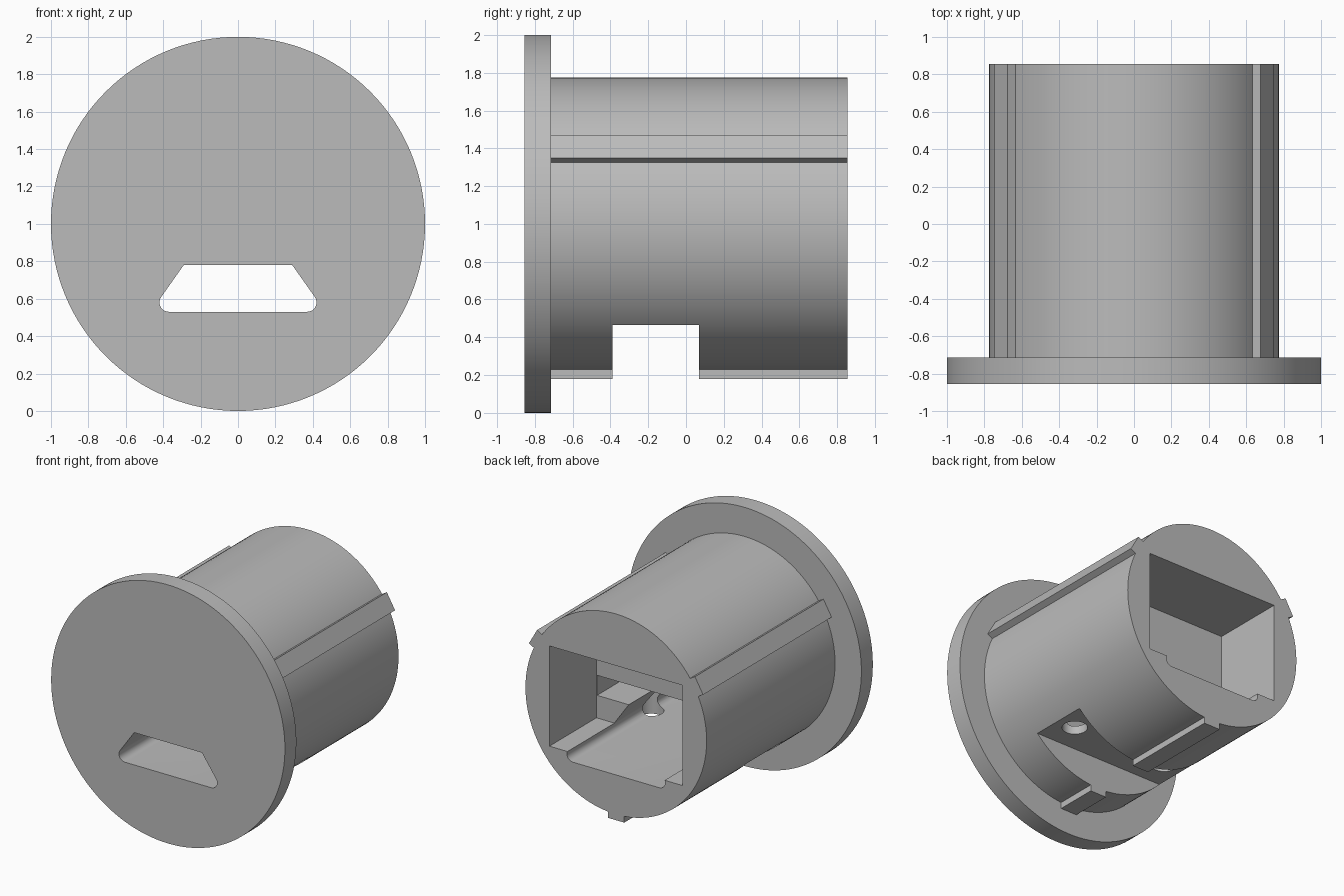
import bpy, bmesh, math
from math import sin, cos, radians

if "Cube" in bpy.data.objects:
    bpy.data.objects.remove(bpy.data.objects["Cube"])

FRONT, SHOULDER, BACK = -0.855, -0.715, 0.855
AXIS_Z = 1.0

grey = bpy.data.materials.new("plain grey")
grey.use_nodes = True
grey.diffuse_color = (0.5, 0.5, 0.5, 1)
grey.node_tree.nodes["Principled BSDF"].inputs["Base Color"].default_value = (0.5, 0.5, 0.5, 1)


def prism(name, profile, y0, y1):
    """Extrude an x-z outline along y."""
    bm = bmesh.new()
    face = bm.faces.new([bm.verts.new((x, y0, z)) for x, z in profile])
    new = bmesh.ops.extrude_face_region(bm, geom=[face])["geom"]
    moved = [v for v in new if isinstance(v, bmesh.types.BMVert)]
    bmesh.ops.translate(bm, verts=moved, vec=(0, y1 - y0, 0))
    bmesh.ops.recalc_face_normals(bm, faces=bm.faces)
    mesh = bpy.data.meshes.new(name)
    bm.to_mesh(mesh)
    bm.free()
    mesh.materials.append(grey)
    obj = bpy.data.objects.new(name, mesh)
    bpy.context.collection.objects.link(obj)
    return obj


def circle(radius, n=128):
    return [(radius * cos(math.tau * i / n), AXIS_Z + radius * sin(math.tau * i / n))
            for i in range(n)]


def rect(half_x, z0, z1):
    return [(-half_x, z0), (half_x, z0), (half_x, z1), (-half_x, z1)]


def combine(target, tool, operation):
    mod = target.modifiers.new(operation, "BOOLEAN")
    mod.operation = operation
    mod.solver = "EXACT"
    mod.object = tool
    bpy.ops.object.select_all(action="DESELECT")
    bpy.context.view_layer.objects.active = target
    target.select_set(True)
    bpy.ops.object.modifier_apply(modifier=mod.name)
    bpy.data.objects.remove(tool)


# Round plug body with its wide front flange
plug = prism("plug_housing", circle(0.775), SHOULDER - 0.05, BACK)
combine(plug, prism("flange", circle(1.0), FRONT, SHOULDER), "UNION")

# Three keying ribs, evenly spaced around the body
for angle in (30, 150, 270):
    c, s = cos(radians(angle)), sin(radians(angle))
    outline = [(r * c - t * s, AXIS_Z + r * s + t * c)
               for r, t in ((0.72, -0.07), (0.82, -0.07), (0.82, 0.07), (0.72, 0.07))]
    combine(plug, prism("rib", outline, SHOULDER - 0.05, BACK), "UNION")

# Rear pocket, and the flat slot ahead of it
combine(plug, prism("rear_pocket", rect(0.57, 0.6, 1.375), 0.28, 1.0), "DIFFERENCE")
combine(plug, prism("inner_slot", rect(0.565, 0.775, 0.93), -0.6, 0.4), "DIFFERENCE")

# Connector channel with rounded lower corners, right through the plug
corner = [(0.37 + 0.05 * cos(radians(a)), 0.58 + 0.05 * sin(radians(a)))
          for a in range(-90, 37, 14)]
half = corner + [(0.29, 0.78)]
channel = half + [(-x, z) for x, z in reversed(half)]
combine(plug, prism("channel", channel, -1.0, 1.0), "DIFFERENCE")

# Notch across the underside
combine(plug, prism("notch", rect(1.1, -0.1, 0.465), -0.39, 0.07), "DIFFERENCE")

# Two vertical screw holes from the notch up into the slot
for side in (-1, 1):
    bpy.ops.mesh.primitive_cylinder_add(vertices=48, radius=0.09, depth=0.45,
                                        location=(side * 0.41, -0.16, 0.625))
    combine(plug, bpy.context.object, "DIFFERENCE")

# Smooth round walls, crisp edges
bpy.ops.object.select_all(action="DESELECT")
plug.select_set(True)
bpy.context.view_layer.objects.active = plug
bpy.ops.object.shade_smooth_by_angle(angle=radians(25))
